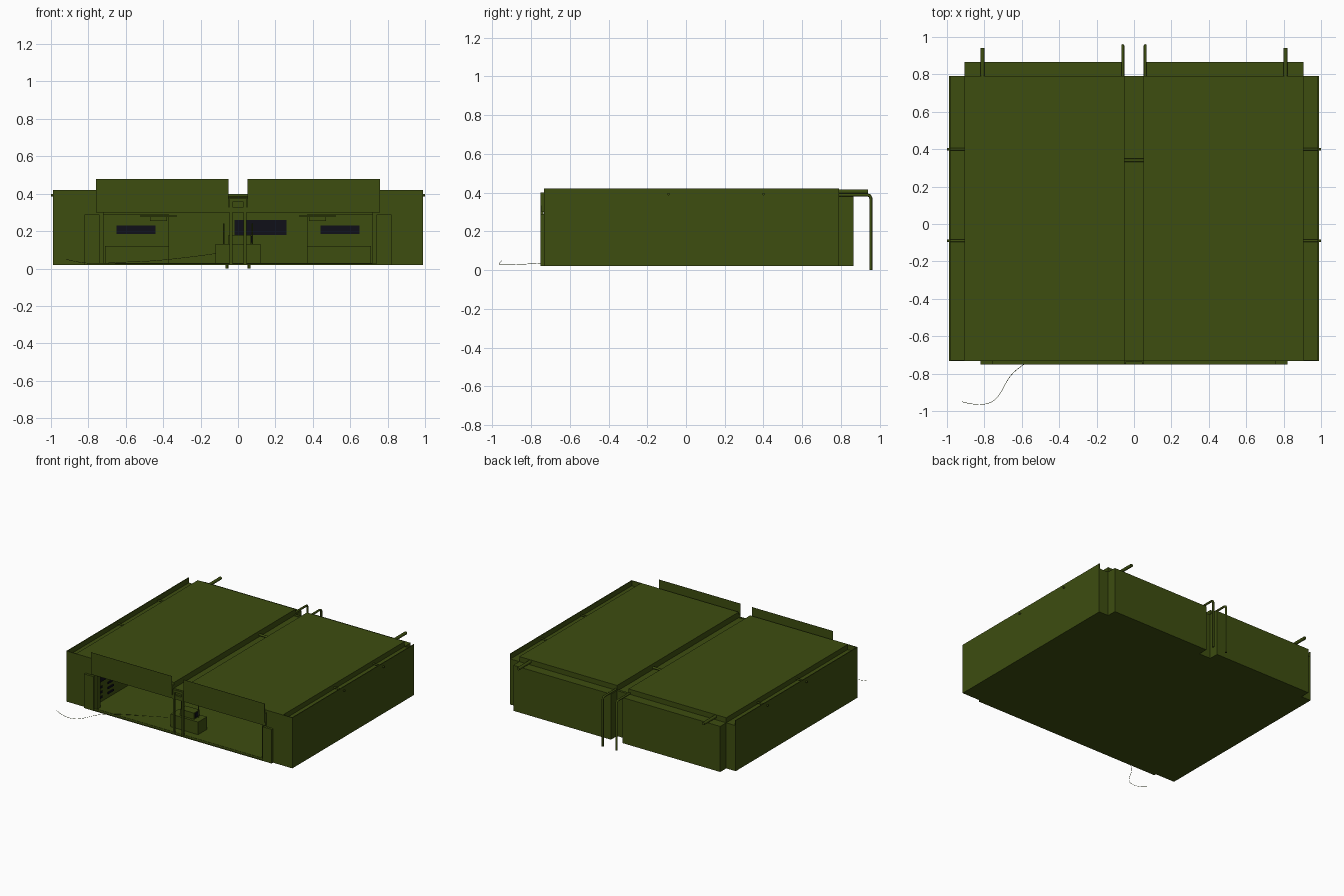
import bpy

if "Cube" in bpy.data.objects:
    bpy.data.objects.remove(bpy.data.objects["Cube"])


def material(name, rgb):
    m = bpy.data.materials.new(name)
    m.use_nodes = True
    m.diffuse_color = (*rgb, 1)
    m.node_tree.nodes["Principled BSDF"].inputs["Base Color"].default_value = (*rgb, 1)
    return m


GREEN = material("olive green", (0.047, 0.075, 0.005))
BLACK = material("vent black", (0.005, 0.005, 0.009))


def box(name, x, y, z, mat=GREEN):
    """Box from (low, high) ranges on each axis."""
    bpy.ops.mesh.primitive_cube_add(size=1, location=[(a + b) / 2 for a, b in (x, y, z)])
    o = bpy.context.object
    o.name = name
    o.scale = [abs(b - a) for a, b in (x, y, z)]
    bpy.ops.object.transform_apply(location=False, rotation=False)
    o.data.materials.append(mat)
    return o


def pair(name, x, y, z, mat=GREEN):
    """The same box on the left (+x) and right (-x)."""
    for side, s in (("left", 1), ("right", -1)):
        box(f"{side}_{name}", sorted((s * x[0], s * x[1])), y, z, mat)


def tube(name, points, radius, smooth_path=False):
    c = bpy.data.curves.new(name, "CURVE")
    c.dimensions = "3D"
    c.bevel_depth = radius
    c.bevel_resolution = 2
    c.use_fill_caps = True
    sp = c.splines.new("NURBS" if smooth_path else "POLY")
    sp.points.add(len(points) - 1)
    for p, co in zip(sp.points, points):
        p.co = (*co, 1)
    sp.use_endpoint_u = True
    o = bpy.data.objects.new(name, c)
    bpy.context.collection.objects.link(o)
    c.materials.append(GREEN)


# Hull: floor, sides, gutters and rear wall
FRONT, BACK = -0.73, 0.79
box("floor", (-0.985, 0.985), (FRONT, BACK), (0.02, 0.03))
box("front_sill", (-0.82, 0.82), (-0.75, FRONT), (0.02, 0.028))
box("rear_wall", (-0.905, 0.905), (0.77, BACK), (0.02, 0.38))
pair("side_block", (0.77, 0.985), (FRONT, BACK), (0.02, 0.38))
pair("outer_wall", (0.982, 0.988), (FRONT, BACK), (0.02, 0.42))
pair("front_corner_panel", (0.76, 0.988), (FRONT - 0.002, FRONT + 0.004), (0.02, 0.42))
pair("rear_box", (0.05, 0.905), (BACK, 0.865), (0.02, 0.38))

# Roof halves with a sunken channel between them
pair("roof", (0.05, 0.905), (FRONT, BACK), (0.30, 0.42))
box("roof_channel", (-0.05, 0.05), (FRONT, BACK), (0.30, 0.375))

# Fascia above the opening, with a raised thin panel on each half
pair("fascia", (0.05, 0.76), (-0.75, FRONT), (0.33, 0.40))
pair("fascia_lip", (0.0, 0.76), (-0.745, FRONT), (0.30, 0.33))
pair("fascia_panel", (0.05, 0.76), (-0.752, -0.75), (0.33, 0.478))

# Door posts at the opening
pair("post_foot", (0.74, 0.82), (-0.75, FRONT + 0.01), (0.02, 0.29))
pair("post", (0.72, 0.77), (FRONT, -0.69), (0.02, 0.30))
pair("centre_post", (0.03, 0.045), (-0.75, -0.735), (0.02, 0.375))
box("centre_post_top", (-0.03, 0.03), (-0.75, -0.735), (0.355, 0.375))

# Cross rods over the gutters and the roof channel
for name, y in (("rear", 0.40), ("front", -0.09)):
    for side, s in (("left", 1), ("right", -1)):
        tube(f"{side}_{name}_gutter_rod", [(s * 0.9, y, 0.392), (s, y, 0.392)], 0.007)
tube("channel_rod", [(-0.05, 0.34, 0.39), (0.05, 0.34, 0.39)], 0.009)

# Rear pipes: two short outlets and two downpipes
for side, s in (("left", 1), ("right", -1)):
    tube(f"{side}_rear_outlet", [(s * 0.81, 0.76, 0.405), (s * 0.81, 0.94, 0.405)], 0.012)
    x = s * 0.06
    tube(f"{side}_downpipe", [(x, 0.77, 0.388), (x, 0.935, 0.388), (x, 0.948, 0.384),
                              (x, 0.954, 0.372), (x, 0.954, 0.0)], 0.008)

# Interior cabinets, vents and ceiling lamps
pair("cabinet_back", (0.37, 0.72), (0.72, 0.77), (0.03, 0.29))
pair("cabinet_base", (0.37, 0.71), (0.60, 0.72), (0.03, 0.12))
pair("cabinet_vent", (0.44, 0.65), (0.714, 0.72), (0.185, 0.23), BLACK)
box("centre_vent", (-0.02, 0.26), (0.764, 0.77), (0.18, 0.26), BLACK)
pair("lamp_shade", (0.33, 0.52), (-0.3, -0.1), (0.275, 0.285))
pair("lamp_body", (0.38, 0.47), (-0.26, -0.14), (0.255, 0.275))
for i in range(2):
    y = -0.67 + i * 0.14
    pair(f"wall_vent_{i}", (0.764, 0.77), (y, y + 0.11), (0.19, 0.25), BLACK)
    for j in range(3):
        z = 0.06 + j * 0.04
        pair(f"wall_slot_{i}_{j}", (0.764, 0.77), (y, y + 0.07), (z, z + 0.015), BLACK)

# Equipment chest with a small unit and two rods on top
box("chest", (-0.12, 0.12), (-0.67, -0.56), (0.03, 0.13))
box("chest_unit", (-0.05, 0.07), (-0.65, -0.58), (0.13, 0.18))
box("chest_unit_grille", (0.07, 0.076), (-0.64, -0.59), (0.14, 0.175), BLACK)
for side, s in (("left", 1), ("right", -1)):
    tube(f"{side}_chest_rod", [(s * 0.075, -0.6, 0.13), (s * 0.075, -0.6, 0.24)], 0.004)

# Thin loose cable running out of the opening
tube("cable", [(-0.12, -0.62, 0.08), (-0.4, -0.66, 0.04), (-0.62, -0.75, 0.035), (-0.69, -0.85, 0.03),
               (-0.74, -0.97, 0.025), (-0.85, -0.97, 0.03), (-0.92, -0.95, 0.05)], 0.0012, True)
